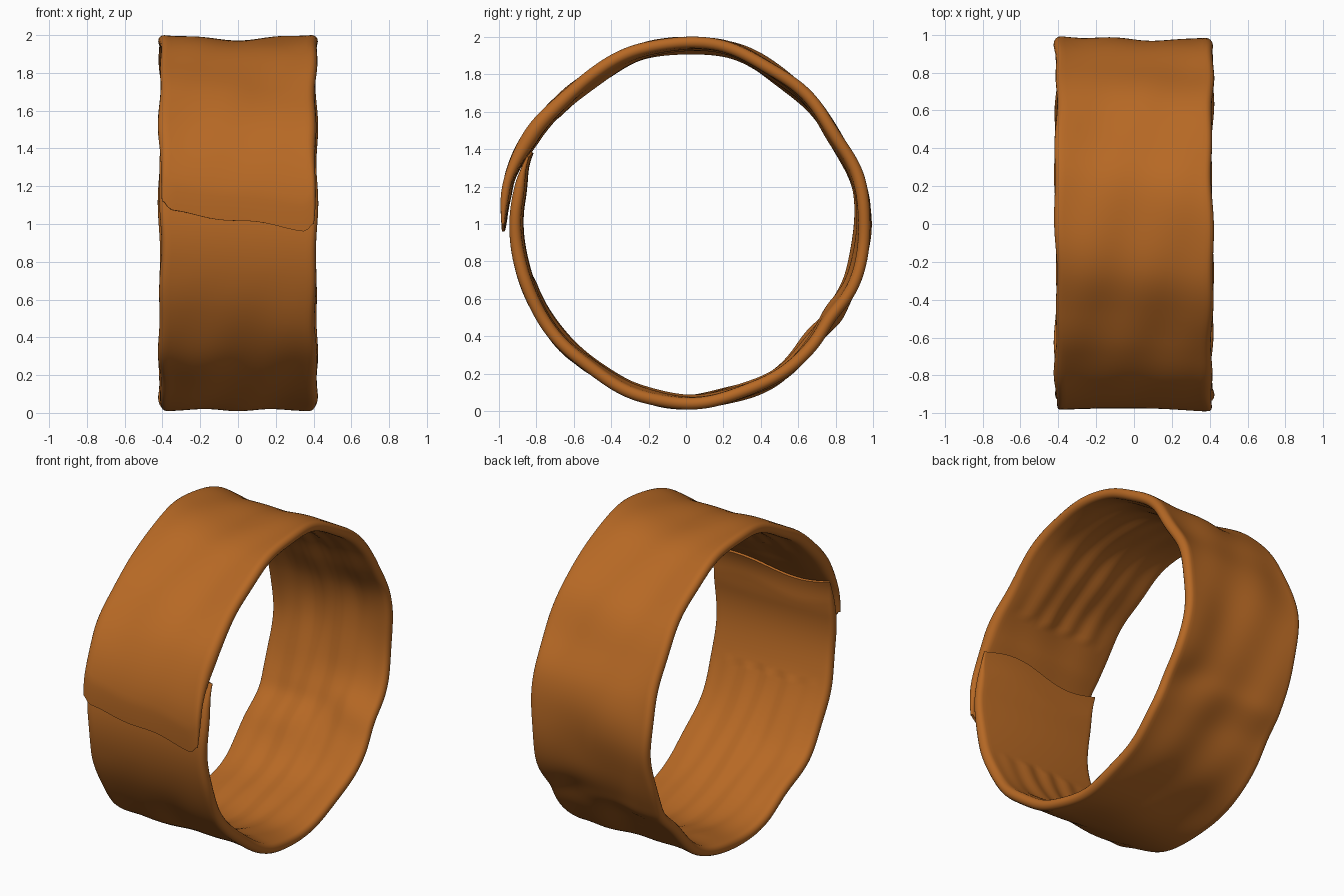
import bpy, bmesh, math

if "Cube" in bpy.data.objects:
    bpy.data.objects.remove(bpy.data.objects["Cube"])

# outer radius of the strip every 15 degrees, from the outer flap end round to the tucked end
RADII = [.995, 1.003, .997, .972, .969, .99, .998, .998, .976, .972, .964, .987, .988,
         .975, .965, .965, .987, .985, .992, .98, .954, .954, .945, .944, .943, .936, .93, .93]
# thickness: (angle, value)
THICK = [(-5, .032), (12, .045), (30, .085), (55, .07), (90, .062), (160, .066),
         (200, .062), (300, .065), (345, .068), (368, .06), (384, .03), (400, .02)]
HALF = .415
N_PATH, N_WIDE = 260, 36


def radius(a):
    """Smooth Catmull-Rom lookup of the radius table."""
    t = max(-.4, a / 15)
    i = max(0, min(len(RADII) - 2, math.floor(t)))
    f = t - i
    p = [RADII[max(0, min(len(RADII) - 1, i + k))] for k in (-1, 0, 1, 2)]
    return .5 * (2 * p[1] + (p[2] - p[0]) * f + (2 * p[0] - 5 * p[1] + 4 * p[2] - p[3]) * f * f
                 + (3 * p[1] - p[0] - 3 * p[2] + p[3]) * f ** 3)


def thickness(a):
    for (a0, t0), (a1, t1) in zip(THICK, THICK[1:]):
        if a <= a1:
            f = max(0, (a - a0) / (a1 - a0))
            f = f * f * (3 - 2 * f)
            return t0 + (t1 - t0) * f
    return THICK[-1][1]


def bump(a, x, ca, cx, wa, wx):
    return math.exp(-((a - ca) / wa) ** 2 - ((x - cx) / wx) ** 2)


def wobble(a, x):
    """Hand-rolled unevenness across the band, fading where the layers lap."""
    r = math.radians(a)
    fade = min(1, max(0, (a - 10) / 40)) * min(1, max(0, (345 - a) / 40))
    w = -.014 * (1 - (x / HALF) ** 2)
    w += fade * (.005 * math.sin(9 * x + 3 * r) + .004 * math.sin(17 * x - 5 * r)
                 + .004 * math.sin(11 * r + 4 * x))
    w -= .022 * bump(a, x, 207 + 15 * x, .3, 7, .22)      # dent low on the back
    w -= .015 * bump(a, x, 222, -.25, 6, .25)
    w += .008 * bump(a, x, 212, -.2, 4, .3)
    return w


# cross-section: outer side then inner side, with rounded rims
section = []
for k in range(N_WIDE + 1):
    section.append((-1 + 2 * k / N_WIDE, 1, 0))
for k in range(1, 8):
    section.append((1, math.cos(math.pi * k / 8), math.sin(math.pi * k / 8)))
for k in range(N_WIDE + 1):
    section.append((1 - 2 * k / N_WIDE, -1, 0))
for k in range(1, 8):
    section.append((-1, -math.cos(math.pi * k / 8), math.sin(math.pi * k / 8)))

bm = bmesh.new()
rings = []
for j in range(N_PATH + 1):
    u = j / N_PATH
    ring = []
    for s, side, rim in section:
        # ragged slanted end of the flap and plain tucked end
        x0 = s * (HALF - .02)
        start = 1.0 - 8.0 * x0 + .5 * math.sin(14 * x0) + 2.5 * max(0, (abs(s) - .88) / .12) ** 2
        a = start + u * (383 + 2 * math.sin(8 * x0) - start)
        th = thickness(a) * min(1, .45 + 25 * u, .45 + 25 * (1 - u))
        edge = .006 * math.sin(math.radians(5 * a) + s) + .004 * math.sin(math.radians(13 * a))
        narrow = .018 * max(0, 1 - a / 30)                # flap is slightly narrower
        width = HALF + edge - narrow - .5 * th
        x = s * width + (s * rim * th * .5)
        w = wobble(a, s * HALF)
        mid = radius(a) - thickness(a) / 2 + w
        R = mid + side * th / 2
        if side == -1 and rim == 0 and 40 < a < 340:      # ripples on the inside
            R += .006 * (1 - s * s) * math.sin(16 * s + math.radians(2 * a))
        r = math.radians(a)
        ring.append(bm.verts.new((x, -R * math.cos(r), 1 + R * math.sin(r))))
    rings.append(ring)

n = len(section)
for r0, r1 in zip(rings, rings[1:]):
    for i in range(n):
        bm.faces.new((r0[i], r0[(i + 1) % n], r1[(i + 1) % n], r1[i]))
# close the two strip ends
for ring in (rings[0], rings[-1]):
    outer = ring[:N_WIDE + 1]
    inner = ring[N_WIDE + 8:2 * N_WIDE + 9][::-1]
    for i in range(N_WIDE):
        bm.faces.new((outer[i], outer[i + 1], inner[i + 1], inner[i]))
    bm.faces.new(ring[N_WIDE:N_WIDE + 9])
    bm.faces.new(ring[2 * N_WIDE + 8:] + ring[:1])
bmesh.ops.recalc_face_normals(bm, faces=bm.faces)

mesh = bpy.data.meshes.new("rolled_band")
bm.to_mesh(mesh)
bm.free()
band = bpy.data.objects.new("rolled_band", mesh)
bpy.context.collection.objects.link(band)

mat = bpy.data.materials.new("copper brown")
mat.diffuse_color = (.47, .14, .018, 1)
mat.use_nodes = True
mat.node_tree.nodes["Principled BSDF"].inputs["Base Color"].default_value = mat.diffuse_color
mesh.materials.append(mat)

bpy.context.view_layer.objects.active = band
band.select_set(True)
bpy.ops.object.shade_smooth_by_angle(angle=math.radians(50))
